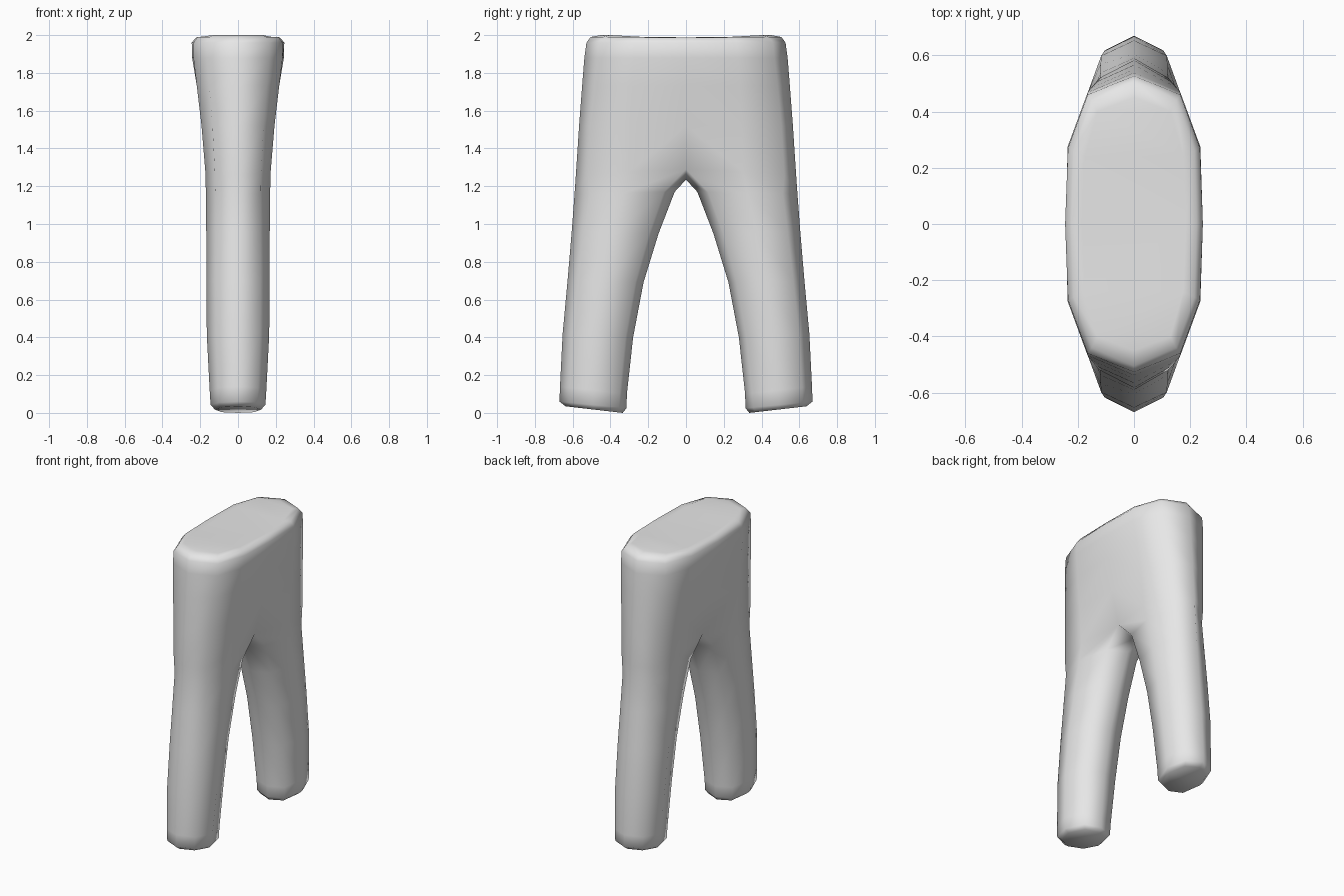
import bpy
import bmesh
from math import sin, cos, radians

default_cube = bpy.data.objects.get("Cube")
if default_cube:
    bpy.data.objects.remove(default_cube)

# Plain grey cloth
cloth = bpy.data.materials.new("grey_cloth")
cloth.use_nodes = True
grey = (0.8, 0.8, 0.8, 1)
cloth.diffuse_color = grey
cloth.node_tree.nodes["Principled BSDF"].inputs["Base Color"].default_value = grey

bm = bmesh.new()


def trunk_ring(z_mid, z_out, y_out, corner, side, x_mid):
    """Open half ring round the hips, from +x at the middle to -x."""
    half = [(x_mid, 0, z_mid), (*side, z_mid * 0.6 + z_out * 0.4),
            (*corner, z_out)]
    pts = half + [(0, y_out, z_out)] + [(-x, y, z) for x, y, z in reversed(half)]
    return [bm.verts.new(p) for p in pts]


def leg_ring(z_out, z_in, y_out, y_in, half_x):
    """Closed eight-sided ring whose height leans from outer to inner side."""
    ring = []
    for step in range(8):
        a = radians(135 - 45 * step)
        c = cos(a)
        if -0.9 < c < -0.5:
            c = -0.78  # squarer inner corners
        t = (1 + c) / 2
        ring.append(bm.verts.new((half_x * sin(a), y_in + (y_out - y_in) * t,
                                  z_in + (z_out - z_in) * t)))
    return ring


def bridge(upper, lower, closed):
    n = len(upper)
    for i in range(n if closed else n - 1):
        j = (i + 1) % n
        bm.faces.new((upper[i], upper[j], lower[j], lower[i]))


# Hips and waist, top to bottom
trunk = [trunk_ring(*r) for r in (
    (1.985, 2.0, 0.45, (0.13, 0.40), (0.175, 0.24), 0.185),
    (1.988, 1.99, 0.505, (0.15, 0.44), (0.215, 0.26), 0.222),
    (1.96, 1.96, 0.527, (0.165, 0.46), (0.235, 0.27), 0.245),
    (1.88, 1.88, 0.538, (0.165, 0.468), (0.236, 0.275), 0.243),
    (1.73, 1.73, 0.55, (0.152, 0.485), (0.218, 0.285), 0.218),
    (1.52, 1.52, 0.566, (0.135, 0.505), (0.193, 0.295), 0.18),
    (1.29, 1.26, 0.583, (0.122, 0.52), (0.173, 0.30), 0.125),
)]
for upper, lower in zip(trunk, trunk[1:]):
    bridge(upper, lower, False)

# Waist cap in strips
top = trunk[0]
bm.faces.new((top[2], top[3], top[4]))
for i in range(2):
    bm.faces.new((top[i], top[i + 1], top[5 - i], top[6 - i]))

# Leg, starting from the hip ring closed by the crotch point
legs = [trunk[-1] + [bm.verts.new((0, 0, 1.235))]]
legs += [leg_ring(*r) for r in (
    (1.16, 1.17, 0.59, 0.06, 0.17),
    (0.96, 0.95, 0.605, 0.145, 0.168),
    (0.70, 0.69, 0.627, 0.225, 0.168),
    (0.42, 0.40, 0.653, 0.28, 0.165),
    (0.14, 0.10, 0.667, 0.313, 0.15),
    (0.06, 0.025, 0.67, 0.315, 0.145),
    (0.035, 0.0, 0.638, 0.335, 0.122),
)]
for upper, lower in zip(legs, legs[1:]):
    bridge(upper, lower, True)
bm.faces.new(legs[-1])

bmesh.ops.recalc_face_normals(bm, faces=bm.faces)
if top[3].link_faces[0].normal.length and sum(
        f.normal.y * (f.calc_center_median().y - 0.3) for f in bm.faces) < 0:
    bmesh.ops.reverse_faces(bm, faces=bm.faces)
mesh = bpy.data.meshes.new("trousers")
bm.to_mesh(mesh)
bm.free()
mesh.materials.append(cloth)
mesh.shade_smooth()

trousers = bpy.data.objects.new("trousers", mesh)
bpy.context.collection.objects.link(trousers)

# Second leg and other half of the waist
mirror = trousers.modifiers.new("other_half", 'MIRROR')
mirror.use_axis = (False, True, False)
mirror.use_clip = True
mirror.merge_threshold = 0.001
